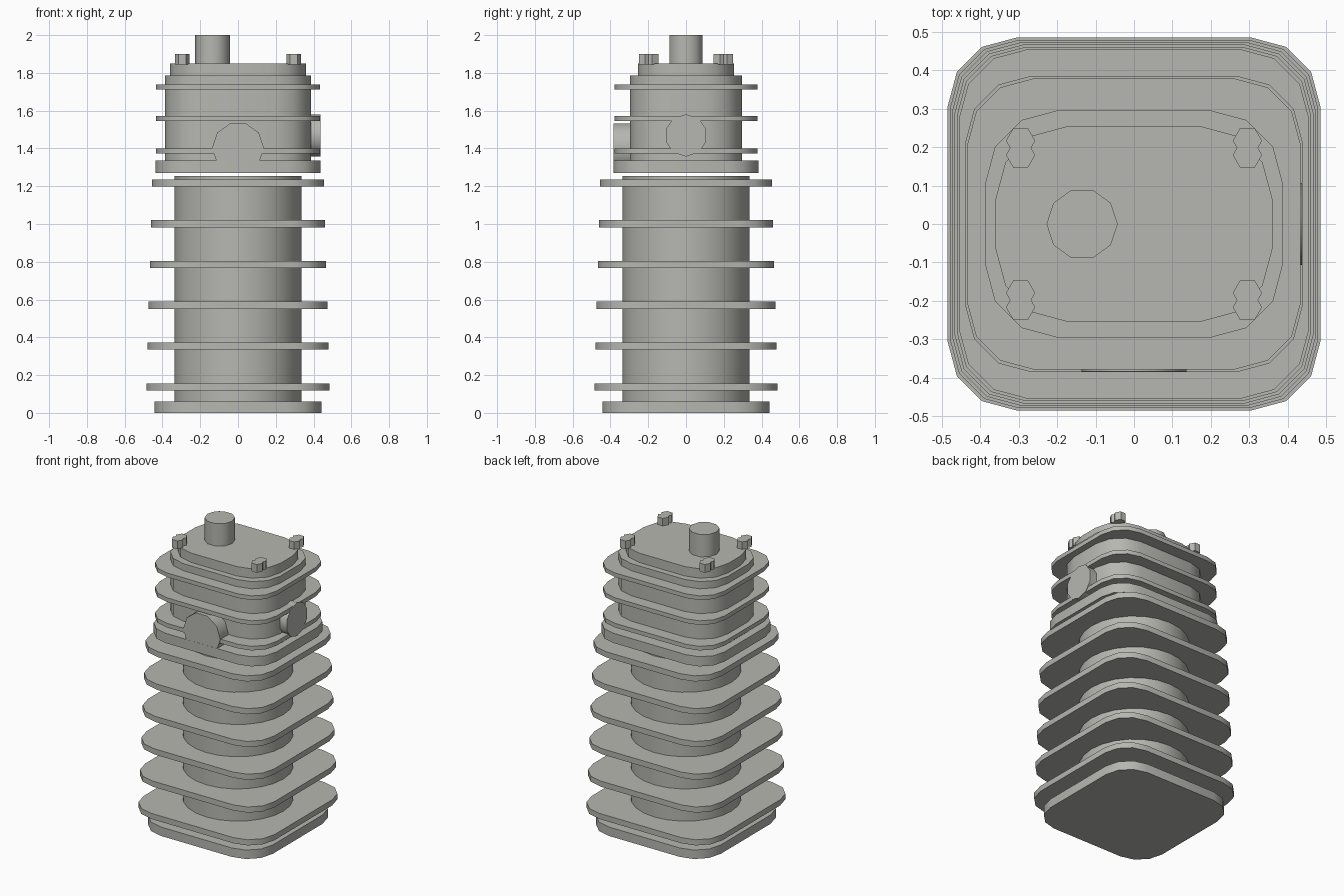
import bpy, bmesh, math
from mathutils import Matrix

if "Cube" in bpy.data.objects:
    bpy.data.objects.remove(bpy.data.objects["Cube"])

metal = bpy.data.materials.new("cast_grey")
metal.diffuse_color = (0.47, 0.47, 0.44, 1)
metal.use_nodes = True
metal.node_tree.nodes["Principled BSDF"].inputs["Base Color"].default_value = metal.diffuse_color


def finish(name, bm):
    bmesh.ops.recalc_face_normals(bm, faces=bm.faces)
    me = bpy.data.meshes.new(name)
    bm.to_mesh(me)
    bm.free()
    me.materials.append(metal)
    ob = bpy.data.objects.new(name, me)
    bpy.context.collection.objects.link(ob)
    bpy.ops.object.select_all(action='DESELECT')
    bpy.context.view_layer.objects.active = ob
    ob.select_set(True)
    bpy.ops.object.shade_smooth_by_angle(angle=math.radians(40))
    return ob


def prism(name, pts, z0, z1, mat=Matrix()):
    bm = bmesh.new()
    bottom = [bm.verts.new((x, y, z0)) for x, y in pts]
    top = [bm.verts.new((x, y, z1)) for x, y in pts]
    bm.faces.new(bottom[::-1])
    bm.faces.new(top)
    n = len(pts)
    for i in range(n):
        j = (i + 1) % n
        bm.faces.new((bottom[i], bottom[j], top[j], top[i]))
    bmesh.ops.transform(bm, matrix=mat, verts=bm.verts)
    return finish(name, bm)


def rounded(hx, hy, r=0.18, seg=3):
    """Rounded rectangle outline with a few segments per corner."""
    pts = []
    for q, (sx, sy) in enumerate(((1, 1), (-1, 1), (-1, -1), (1, -1))):
        for k in range(seg + 1):
            a = math.radians(90 * q + 90 * k / seg)
            pts.append((sx * (hx - r) + r * math.cos(a), sy * (hy - r) + r * math.sin(a)))
    return pts


def circle(r, n, cx=0, cy=0):
    return [(cx + r * math.cos(2 * math.pi * i / n), cy + r * math.sin(2 * math.pi * i / n))
            for i in range(n)]


# Lower barrel with foot and tapering stack of fins
prism("barrel_foot", rounded(0.443, 0.443), 0, 0.06)
prism("barrel", circle(0.337, 24), 0.03, 1.255)
for i in range(6):
    h, z = 0.485 - 0.006 * i, 0.1375 + 0.216 * i
    prism(f"barrel_fin_{i + 1}", rounded(h, h), z - 0.019, z + 0.019)

# Head: plate, body, fins and cover
prism("head_plate", rounded(0.438, 0.385, 0.17), 1.27, 1.335)
prism("head_body", rounded(0.387, 0.296, 0.19), 1.30, 1.787)
for i, z in enumerate((1.387, 1.558, 1.725)):
    prism(f"head_fin_{i + 1}", rounded(0.433, 0.378, 0.17), z - 0.014, z + 0.014)
prism("head_cover", rounded(0.36, 0.255, 0.19), 1.78, 1.85)

# Plug stub on top
prism("top_plug", circle(0.0925, 10, -0.135, 0), 1.82, 2.0)

# Paired hex nuts on the cover corners
for sx in (-1, 1):
    for sy in (-1, 1):
        for dy in (-0.0185, 0.0185):
            prism("cover_nut", circle(0.038, 6, sx * 0.295, sy * 0.198 + dy), 1.845, 1.90)

# Ports: right side (vertex up) and front (flat edge up)
prism("side_port", circle(0.112, 10), 0.30, 0.4368,
      Matrix.Translation((0, 0, 1.469)) @ Matrix.Rotation(math.pi / 2, 4, 'Y'))
prism("front_port", circle(0.137, 10), 0.22, 0.3842,
      Matrix.Translation((0, 0, 1.402)) @ Matrix.Rotation(math.pi / 2, 4, 'X'))
